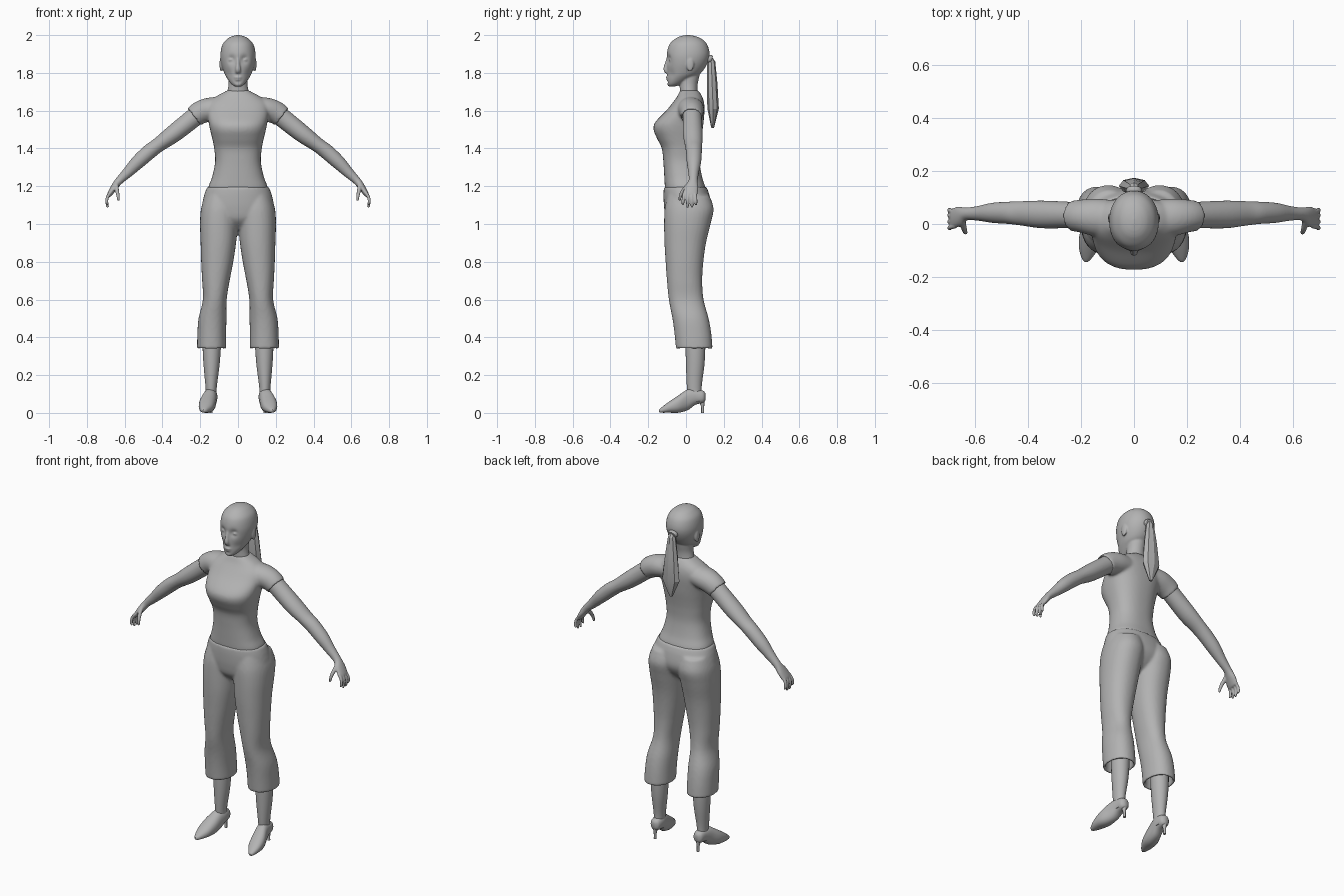
import bpy, bmesh, math
from mathutils import Vector, Matrix

X, Y, Z = Vector((1, 0, 0)), Vector((0, 1, 0)), Vector((0, 0, 1))
grey = bpy.data.materials.new("plain grey")
grey.diffuse_color = (0.45, 0.45, 0.45, 1)


def smooth_rows(rows, steps):
    """Catmull-Rom interpolation of (x, y, z, ru, rv) rows."""
    out = []
    for i in range(len(rows) - 1):
        p0, p1, p2 = rows[max(i - 1, 0)], rows[i], rows[i + 1]
        p3 = rows[min(i + 2, len(rows) - 1)]
        for s in range(steps):
            t = s / steps
            out.append([0.5 * (2 * b + (c - a) * t + (2 * a - 5 * b + 4 * c - d) * t * t
                               + (3 * b - a - 3 * c + d) * t ** 3)
                        for a, b, c, d in zip(p0, p1, p2, p3)])
    return out + [list(rows[-1])]


def tube(bm, rows, axes=None, ref=Y, n=32, power=2.0, steps=5, hollow=0, side=1):
    """Loft superellipse sections; axes fixes the section plane, else it follows the path."""
    rows = smooth_rows([(side * r[0], *r[1:]) for r in rows], steps)
    pts = [Vector(r[:3]) for r in rows]
    sections = []
    for i, r in enumerate(rows):
        if axes:
            u, v = axes
        else:
            t = (pts[min(i + 1, len(pts) - 1)] - pts[max(i - 1, 0)]).normalized()
            u = (ref - t * ref.dot(t)).normalized()
            v = t.cross(u)
        sections.append((pts[i], u * max(r[3], 0.001), v * max(r[4], 0.001)))
    if hollow:  # recessed opening at the first section
        c, u, v = sections[0]
        d = (pts[1] - pts[0]).normalized() * hollow
        sections = [(c + d, u * 0.8, v * 0.8), (c, u * 0.85, v * 0.85)] + sections
    rings = []
    for c, u, v in sections:
        ring = []
        for k in range(n):
            a = 2 * math.pi * k / n
            ca, sa = math.cos(a), math.sin(a)
            ring.append(bm.verts.new(c + u * math.copysign(abs(ca) ** (2 / power), ca)
                                     + v * math.copysign(abs(sa) ** (2 / power), sa)))
        rings.append(ring)
    for a, b in zip(rings, rings[1:]):
        for k in range(n):
            bm.faces.new((a[k], a[(k + 1) % n], b[(k + 1) % n], b[k]))
    bm.faces.new(rings[0])
    bm.faces.new(rings[-1][::-1])


def upright(rows, cx=0):
    """(z, half width, front y, back y[, centre x]) to tube rows."""
    return [(r[4] if len(r) > 4 else cx, (r[2] + r[3]) / 2, r[0], r[1], (r[3] - r[2]) / 2)
            for r in rows]


def ball(bm, centre, size):
    m = Matrix.Translation(centre) @ Matrix.Diagonal((*size, 1))
    bmesh.ops.create_uvsphere(bm, u_segments=20, v_segments=12, radius=1, matrix=m)


def finish(bm, name, voxel=0, relax=3, angle=40):
    bmesh.ops.recalc_face_normals(bm, faces=bm.faces)
    me = bpy.data.meshes.new(name)
    bm.to_mesh(me)
    bm.free()
    me.materials.append(grey)
    ob = bpy.data.objects.new(name, me)
    bpy.context.collection.objects.link(ob)
    bpy.ops.object.select_all(action='DESELECT')
    ob.select_set(True)
    bpy.context.view_layer.objects.active = ob
    if voxel:  # fuse overlapping pieces into one skin
        mod = ob.modifiers.new("fuse", 'REMESH')
        mod.mode, mod.voxel_size, mod.use_smooth_shade = 'VOXEL', voxel, True
        mod = ob.modifiers.new("relax", 'SMOOTH')
        mod.factor, mod.iterations = 0.5, relax
    else:
        bpy.ops.object.shade_smooth_by_angle(angle=math.radians(angle))
    return ob


# Shirt: torso and two open sleeves
bm = bmesh.new()
tube(bm, upright([(1.17, .158, -.108, .105), (1.2, .156, -.112, .101), (1.25, .137, -.115, .085),
                  (1.33, .121, -.12, .072), (1.40, .126, -.128, .074), (1.45, .136, -.152, .08),
                  (1.5, .148, -.172, .088), (1.54, .156, -.162, .093), (1.6, .165, -.105, .098),
                  (1.64, .16, -.072, .096), (1.67, .125, -.05, .088), (1.695, .08, -.037, .074),
                  (1.708, .056, -.03, .064)]), (X, Y), n=48, power=2.4)
for s in (1, -1):
    tube(bm, [(.234, .03, 1.566, .057, .057), (.2, .03, 1.59, .062, .061),
              (.15, .026, 1.607, .07, .062), (.08, .02, 1.615, .07, .058)], hollow=.03, side=s)
finish(bm, "shirt", .008, 5)

# Trousers: pelvis and two flared legs with open hems
bm = bmesh.new()
tube(bm, upright([(1.197, .163, -.117, .108), (1.15, .18, -.119, .125), (1.08, .191, -.115, .132),
                  (1.02, .165, -.1, .1), (.97, .06, -.05, .045)]), (X, Y), n=48, power=2.2)
for s in (1, -1):
    tube(bm, upright([(.338, .077, -.053, .141, .14), (.42, .076, -.061, .134, .139),
                      (.5, .074, -.072, .12, .135), (.6, .063, -.091, .093, .123),
                      (.7, .073, -.101, .086, .117), (.8, .085, -.108, .092, .11),
                      (.9, .094, -.114, .106, .104), (1.0, .1, -.116, .13, .101),
                      (1.08, .1, -.113, .146, .096), (1.15, .085, -.1, .125, .09)]),
         (X, Y), hollow=.08, power=2.2, side=s)
finish(bm, "trousers", .008, 4)

# Head with neck, sculpted eye sockets, nose, lips and ears
bm = bmesh.new()
tube(bm, upright([(1.727, .014, -.088, -.062), (1.74, .034, -.098, -.025), (1.77, .057, -.1, .03),
                  (1.80, .073, -.1, .08), (1.85, .089, -.102, .113), (1.9, .093, -.102, .125),
                  (1.95, .082, -.088, .112), (1.98, .057, -.058, .083), (1.994, .032, -.03, .05),
                  (2.0, .004, .0, .02)]), (X, Y), n=64, power=2.1, steps=8)
for centre, radius, push in [((.036, -.1, 1.872), .022, .014), ((-.036, -.1, 1.872), .022, .014),
                             ((0, -.1, 1.75), .014, .006), ((.055, -.08, 1.79), .025, .006),
                             ((-.055, -.08, 1.79), .025, .006), ((0, -.1, 1.738), .014, -.005)]:
    for v in bm.verts:
        v.co.y += push * math.exp(-((v.co - Vector(centre)).length / radius) ** 2)
tube(bm, [(0, -.088, 1.885, .01, .012), (0, -.1, 1.85, .01, .012),
          (0, -.107, 1.82, .014, .013), (0, -.1, 1.802, .014, .01)], ref=X, n=16)
ball(bm, (0, -.096, 1.776), (.023, .011, .006))
ball(bm, (0, -.094, 1.764), (.019, .011, .006))
for s in (1, -1):
    ball(bm, (s * .036, -.077, 1.868), (.016, .014, .01))
    ball(bm, (s * .089, .022, 1.845), (.009, .02, .038))
tube(bm, upright([(1.66, .066, -.03, .07), (1.70, .057, -.032, .062), (1.74, .05, -.034, .062),
                  (1.78, .05, -.034, .07), (1.83, .05, -.03, .08)]), (X, Y))
finish(bm, "head", .005, 3)

# Ponytail and its band
bm = bmesh.new()
tube(bm, upright([(1.885, .014, .112, .138), (1.86, .022, .112, .155), (1.75, .04, .11, .166),
                  (1.61, .057, .113, .174), (1.508, .01, .134, .148)]), (X, Y), n=8, steps=1)
finish(bm, "ponytail", angle=25)
bm = bmesh.new()
tube(bm, [(0, .112, 1.868, .026, .018), (0, .127, 1.874, .03, .022), (0, .138, 1.872, .024, .018)],
     ref=X, n=16, steps=3)
finish(bm, "hair_band")

for s, label in ((1, "left"), (-1, "right")):
    # Arm, palm, fingers and thumb
    bm = bmesh.new()
    tube(bm, [(.19, .032, 1.598, .05, .05), (.25, .034, 1.55, .05, .05),
              (.345, .036, 1.475, .052, .047), (.42, .04, 1.42, .046, .039),
              (.47, .042, 1.382, .042, .04), (.53, .042, 1.328, .038, .037),
              (.585, .04, 1.272, .028, .028), (.63, .038, 1.228, .024, .021),
              (.655, .03, 1.195, .036, .018), (.678, .022, 1.16, .038, .014),
              (.684, .022, 1.15, .032, .01)], side=s)
    for y0, y1, tip in ((-.008, -.016, 1.1), (.011, .008, 1.087), (.03, .032, 1.088), (.047, .053, 1.1)):
        tube(bm, [(.672, y0, 1.17, .009, .009), (.69, (y0 + y1) / 2, 1.145, .0088, .009),
                  (.695, y1, 1.118, .0082, .008), (.69, y1, tip + .004, .0068, .0068),
                  (.688, y1, tip, .003, .003)], n=12, side=s)
    tube(bm, [(.645, .01, 1.205, .012, .012), (.64, -.016, 1.175, .011, .011),
              (.635, -.03, 1.148, .009, .009), (.632, -.034, 1.122, .006, .006)], n=12, side=s)
    finish(bm, label + "_arm", .0045, 3)

    # Lower leg
    bm = bmesh.new()
    tube(bm, upright([(.06, .03, .015, .09, .142), (.1, .028, .008, .083, .142), (.15, .031, .004, .084, .142),
                      (.25, .042, .0, .097, .14), (.34, .048, -.002, .102, .139),
                      (.44, .05, -.002, .1, .137)]), (X, Y), n=24, side=s)
    finish(bm, label + "_lower_leg")

    # Pointed shoe with slim heel
    bm = bmesh.new()
    tube(bm, [(.142, .103, .085, .012, .018), (.142, .09, .085, .028, .032), (.143, .05, .085, .034, .042),
              (.15, .01, .07, .037, .055), (.162, -.04, .047, .043, .046), (.17, -.09, .03, .037, .029),
              (.178, -.13, .015, .018, .014), (.18, -.143, .011, .005, .006)],
         (X, Z), n=24, power=2.3, side=s)
    tube(bm, upright([(0, .008, .08, .096, .142), (.03, .008, .08, .096, .142),
                      (.06, .014, .07, .099, .142), (.085, .024, .06, .1, .142)]),
         (X, Y), n=12, side=s)
    finish(bm, label + "_shoe")
